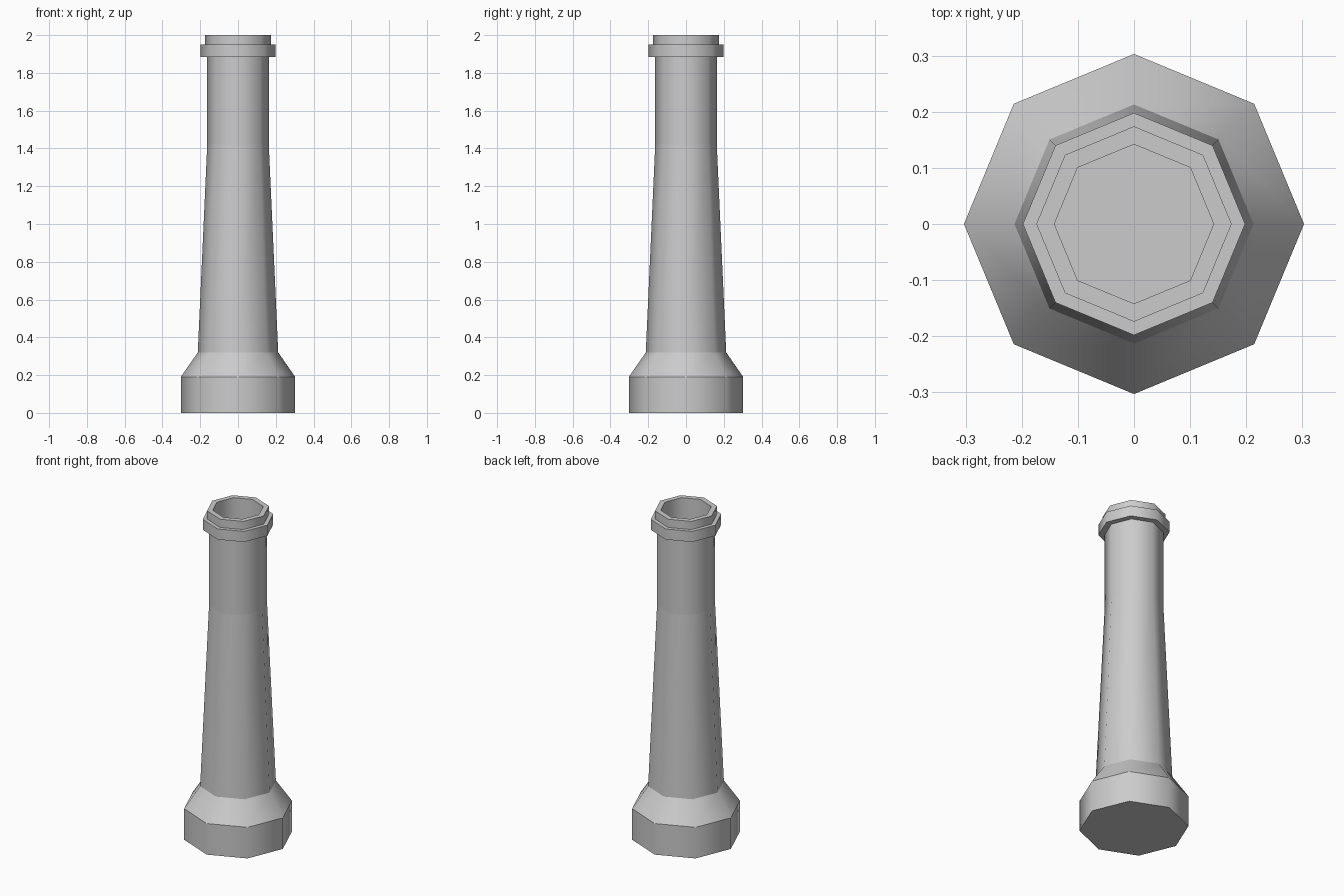
import bpy
import bmesh
from math import cos, sin, pi

SIDES = 8

cube = bpy.data.objects.get("Cube")
if cube:
    bpy.data.objects.remove(cube, do_unlink=True)

stone = bpy.data.materials.new("light grey stone")
stone.use_nodes = True
stone.diffuse_color = (0.6, 0.6, 0.6, 1)
stone.node_tree.nodes["Principled BSDF"].inputs["Base Color"].default_value = (0.6, 0.6, 0.6, 1)


def lathe(name, profile):
    """Spin (radius, height) pairs into a capped octagonal solid, smooth round the axis."""
    bm = bmesh.new()
    rings = []
    for r, z in profile:
        rings.append([bm.verts.new((r * cos(2 * pi * i / SIDES), r * sin(2 * pi * i / SIDES), z))
                      for i in range(SIDES)])
    for low, high in zip(rings, rings[1:]):
        for i in range(SIDES):
            j = (i + 1) % SIDES
            bm.faces.new((low[i], low[j], high[j], high[i]))
    bm.faces.new(rings[0][::-1])
    bm.faces.new(rings[-1])
    bmesh.ops.recalc_face_normals(bm, faces=bm.faces)
    for face in bm.faces:
        face.smooth = True
    # Crisp breaks at every ring, soft vertical corners
    for edge in bm.edges:
        a, b = edge.verts
        edge.smooth = abs(a.co.z - b.co.z) > 1e-4
    mesh = bpy.data.meshes.new(name)
    bm.to_mesh(mesh)
    bm.free()
    mesh.materials.append(stone)
    obj = bpy.data.objects.new(name, mesh)
    bpy.context.collection.objects.link(obj)
    return obj


# Plinth, sloping shoulder, tapered shaft, collar and hollow rim
lathe("hollow_column", [
    (0.303, 0), (0.303, 0.19),
    (0.213, 0.32),
    (0.163, 1.42), (0.163, 1.885),
    (0.198, 1.885), (0.198, 1.95),
    (0.174, 1.95), (0.174, 2.0),
    (0.142, 2.0), (0.142, 1.8),
])
